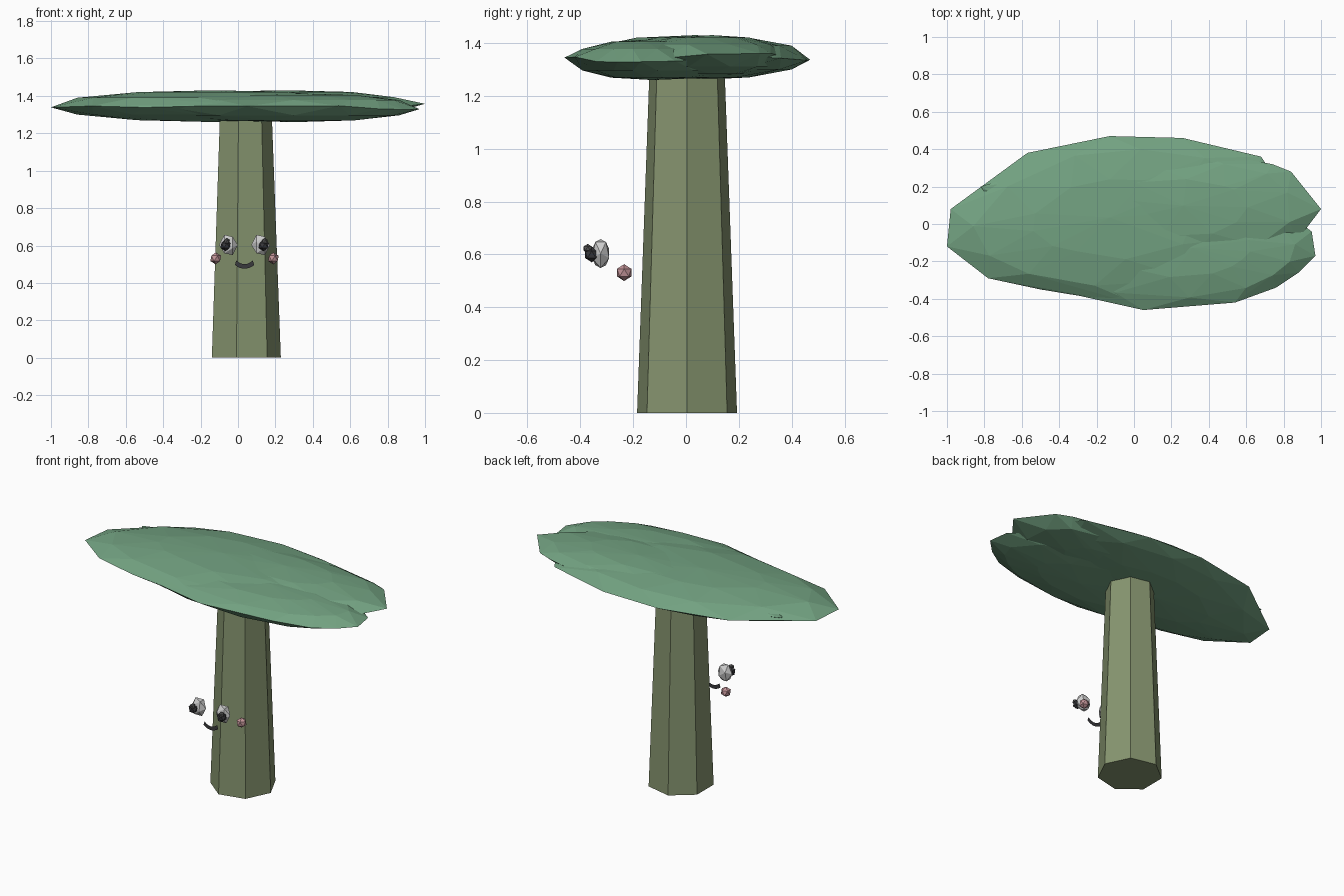
import bpy, bmesh, math, random
from mathutils import Vector, Matrix

if "Cube" in bpy.data.objects:
    bpy.data.objects.remove(bpy.data.objects["Cube"])

random.seed(4)
CX = 0.035  # trunk and face centre line


def material(name, rgb):
    m = bpy.data.materials.new(name)
    m.diffuse_color = (*rgb, 1)
    m.use_nodes = True
    m.node_tree.nodes["Principled BSDF"].inputs["Base Color"].default_value = m.diffuse_color
    return m


BARK = material("bark", (0.24, 0.30, 0.16))
LEAF = material("leaf", (0.17, 0.36, 0.22))
WHITE = material("eye_white", (0.75, 0.75, 0.75))
DARK = material("dark", (0.04, 0.04, 0.045))
GLINT = material("glint", (0.10, 0.10, 0.10))
PINK = material("pink", (0.55, 0.30, 0.32))


def finish(name, bm, mat):
    mesh = bpy.data.meshes.new(name)
    bm.to_mesh(mesh)
    bm.free()
    mesh.materials.append(mat)
    ob = bpy.data.objects.new(name, mesh)
    bpy.context.collection.objects.link(ob)
    return ob


def gem(name, centre, size, mat, turn=0):
    """Twenty-sided low-poly ball."""
    bm = bmesh.new()
    bmesh.ops.create_icosphere(bm, subdivisions=1, radius=1)
    bm.transform(Matrix.Translation(centre) @ Matrix.Diagonal((*size, 1))
                 @ Matrix.Rotation(turn, 4, 'Y'))
    return finish(name, bm, mat)


def leaf_pad(name, outline, z, thick):
    """Faceted flat pad: outline rings shrinking towards top and bottom."""
    bm = bmesh.new()
    pts = [Vector(p) for p in outline]
    n = len(pts)
    mid = sum(pts, Vector((0, 0))) / n
    for k, lat in enumerate((-62, -32, 0, 32, 62)):
        c, s = math.cos(math.radians(lat)), math.sin(math.radians(lat))
        for i in range(n):
            p = pts[i] if k % 2 == 0 else (pts[i] + pts[(i + 1) % n]) / 2
            q = mid + (p - mid) * c
            dz = random.uniform(-0.012, 0.012) if lat == 0 else 0
            bm.verts.new((q.x, q.y, z + thick * s + dz))
    for s in (-1, 1):
        bm.verts.new((mid.x, mid.y, z + s * thick))
    res = bmesh.ops.convex_hull(bm, input=bm.verts)
    loose = [v for v in bm.verts if not v.link_faces]
    bmesh.ops.delete(bm, geom=loose, context='VERTS')
    return finish(name, bm, LEAF)


# Seven-sided tapering trunk, one corner towards +x
bm = bmesh.new()
rings = []
for z, r in ((0, 0.194), (1.32, 0.145)):
    rings.append([bm.verts.new((CX + r * math.cos(math.tau * i / 7),
                                0.004 + r * math.sin(math.tau * i / 7), z)) for i in range(7)])
low, high = rings
for i in range(7):
    j = (i + 1) % 7
    bm.faces.new((low[i], low[j], high[j], high[i]))
bm.faces.new(low[::-1])
bm.faces.new(high)
finish("trunk", bm, BARK)

# Canopy of three overlapping pads
leaf_pad("canopy_main", [(-1, -.12), (-.98, .08), (-.57, .38), (-.13, .47), (.26, .46),
                         (.68, .36), (.85, .10), (.70, -.27), (.05, -.44), (-.5, -.35),
                         (-.78, -.29)], 1.345, 0.085)
leaf_pad("canopy_front", [(.95, -.04), (.97, -.17), (.88, -.26), (.76, -.34), (.54, -.42),
                          (.05, -.46), (-.4, -.36), (-.7, -.1), (-.5, .25), (.2, .35),
                          (.7, .15)], 1.337, 0.077)
leaf_pad("canopy_back", [(1, .08), (.84, .28), (.74, .32), (.3, .4), (-.3, .36), (-.82, .2),
                         (-.6, -.1), (0, -.25), (.6, -.22), (.87, -.09)], 1.352, 0.078)

# Eyes and cheeks, mirrored about the centre line
for side, s in (("left", -1), ("right", 1)):
    gem(f"eye_white_{side}", (CX + s * .086, -.323, .603), (.05, .038, .061), WHITE, math.pi / 2)
    gem(f"pupil_{side}", (CX + s * .102, -.357, .60), (.03, .03, .03), DARK)
    gem(f"eye_glint_{side}", (CX + s * .102 + .006, -.372, .622), (.018, .018, .018), GLINT)
    gem(f"cheek_{side}", (CX + s * .154, -.234, .531), (.032, .032, .032), PINK)

# Smile: thin flat curved strip
bm = bmesh.new()
pairs = []
for i in range(9):
    t = i / 4 - 1
    pairs.append([bm.verts.new((CX + t * .048 - d * t * .3, -.325, .488 + .02 * t * t + d))
                  for d in (-.012, .012)])
for a, b in zip(pairs, pairs[1:]):
    bm.faces.new((a[0], b[0], b[1], a[1]))
finish("smile", bm, DARK)
